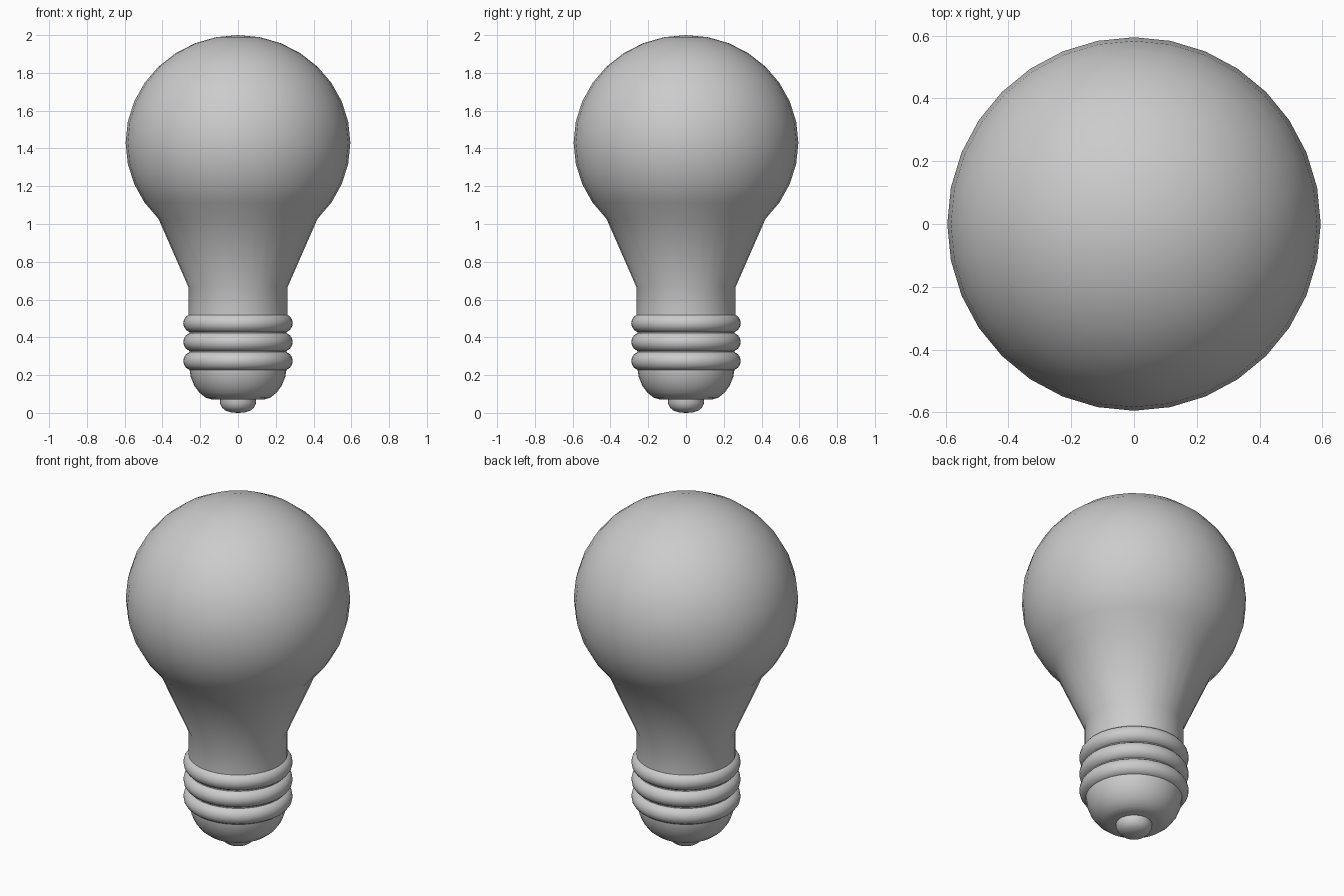
import bpy, bmesh, math

if "Cube" in bpy.data.objects:
    bpy.data.objects.remove(bpy.data.objects["Cube"])

SEG = 32


def lathe(name, profile, angle=60):
    """Spin an (r, z) profile around the z axis."""
    bm = bmesh.new()
    verts = [bm.verts.new((r, 0, z)) for r, z in profile]
    edges = [bm.edges.new(p) for p in zip(verts, verts[1:])]
    bmesh.ops.spin(bm, geom=verts + edges, cent=(0, 0, 0), axis=(0, 0, 1),
                   angle=math.tau, steps=SEG, use_duplicate=False)
    bmesh.ops.remove_doubles(bm, verts=bm.verts[:], dist=1e-4)
    bmesh.ops.recalc_face_normals(bm, faces=bm.faces[:])
    mesh = bpy.data.meshes.new(name)
    bm.to_mesh(mesh)
    bm.free()
    obj = bpy.data.objects.new(name, mesh)
    bpy.context.collection.objects.link(obj)
    bpy.context.view_layer.objects.active = obj
    obj.select_set(True)
    bpy.ops.object.shade_smooth_by_angle(angle=math.radians(angle))
    obj.select_set(False)
    return obj


# Glass globe running down into the tapered neck
globe = []
for i in range(13):
    a = math.pi * i / 16
    globe.append((0.595 * math.sin(a), 1.43 + 0.57 * math.cos(a)))
lathe("glass_bulb", globe + [(0.262, 0.665), (0.262, 0.5)])

# Screw cap: sleeve and rounded bottom
lathe("screw_cap", [(0, 0.53), (0.25, 0.53), (0.257, 0.5), (0.257, 0.23),
                    (0.25, 0.19), (0.232, 0.145), (0.205, 0.108),
                    (0.17, 0.08), (0.135, 0.07), (0, 0.07)])

# Thread rings
for n, z in enumerate((0.475, 0.375, 0.275)):
    ring = [(0.24 + 0.05 * math.cos(math.tau * k / 16),
             z + 0.05 * math.sin(math.tau * k / 16)) for k in range(17)]
    lathe(f"thread_ring_{n + 1}", ring)

# Bottom electrical contact
lathe("bottom_contact", [(0, 0.075), (0.095, 0.075), (0.095, 0.05),
                         (0.085, 0.028), (0.066, 0.012), (0.035, 0.002),
                         (0, 0)])
